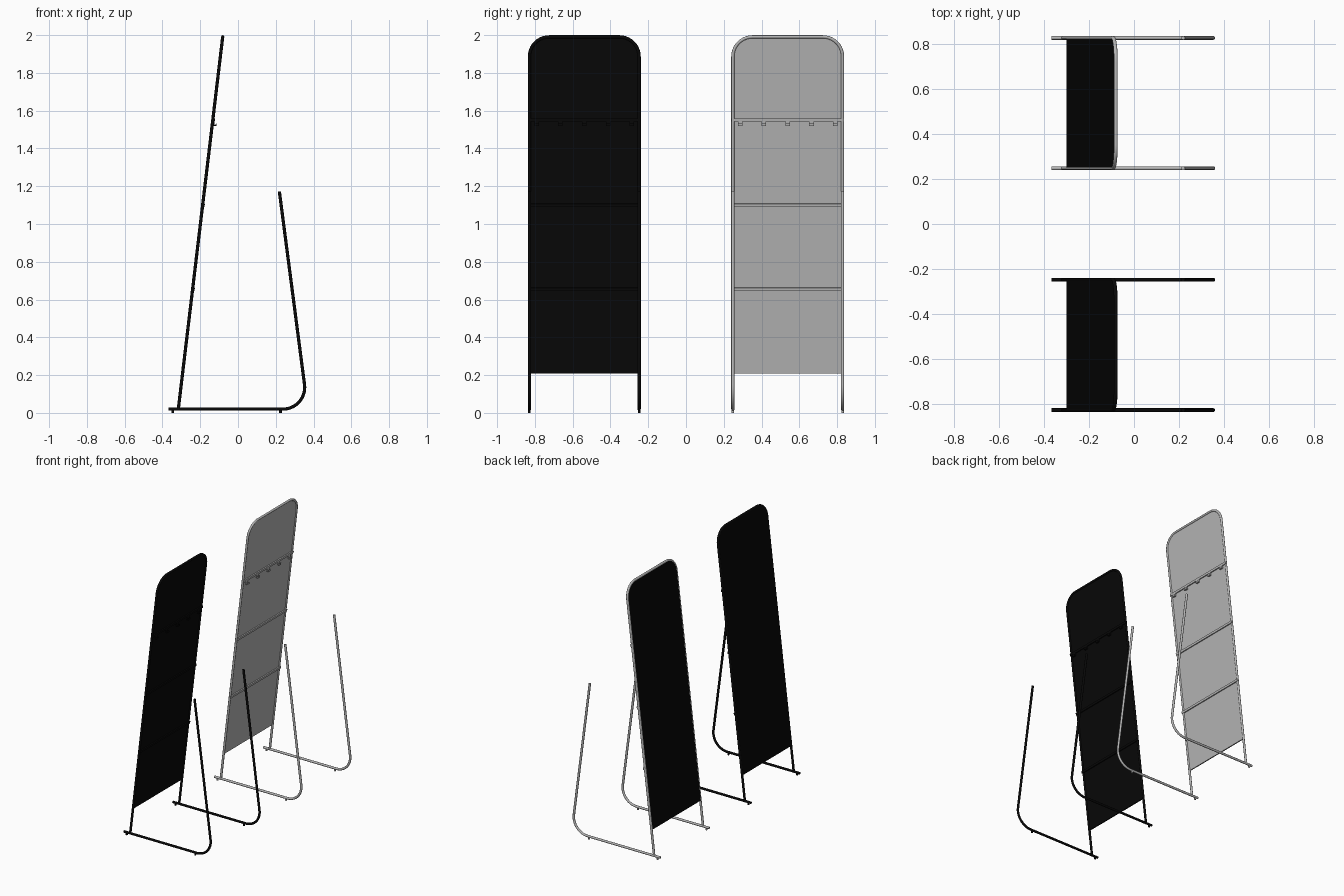
import bpy, bmesh, math
from mathutils import Vector

cube = bpy.data.objects.get("Cube")
if cube:
    bpy.data.objects.remove(cube, do_unlink=True)

TUBE = 0.0085        # tube radius
HALF = 0.2905        # rail centre to unit centre
CORNER = 0.105       # frame corner radius
FOOT_X, TOP_X = -0.316, -0.081
BASE_Z, TOP_Z = 0.02, 1.991
PANEL_Z = 0.21
BAR_Z = (1.552, 1.10, 0.655)

LEAN = Vector((TOP_X - FOOT_X, 0, TOP_Z - BASE_Z)).normalized()
OUT = Vector((LEAN.z, 0, -LEAN.x))      # normal of the back of the panel


def material(name, level):
    m = bpy.data.materials.new(name)
    m.use_nodes = True
    m.diffuse_color = (level, level, level, 1)
    m.node_tree.nodes["Principled BSDF"].inputs["Base Color"].default_value = m.diffuse_color
    return m


BLACK = material("black", 0.0025)
GREY = material("light grey", 0.47)


def on_plane(y, z, out=0.0):
    """Point on the leaning plane at height z, moved out from its back."""
    return Vector((FOOT_X, y, BASE_Z)) + LEAN * ((z - BASE_Z) / LEAN.z) + OUT * out


def fillet(a, corner, b, radius, steps=10):
    """Arc rounding the corner between two straight runs."""
    u, v = (a - corner).normalized(), (b - corner).normalized()
    half = u.angle(v) / 2
    centre = corner + (u + v).normalized() * (radius / math.sin(half))
    start = (corner + u * (radius / math.tan(half)) - centre).normalized()
    end = (corner + v * (radius / math.tan(half)) - centre).normalized()
    return [centre + start.slerp(end, i / steps) * radius for i in range(steps + 1)]


def add_mesh(name, bm, mat, smooth=False):
    bmesh.ops.recalc_face_normals(bm, faces=bm.faces)
    me = bpy.data.meshes.new(name)
    bm.to_mesh(me)
    bm.free()
    me.materials.append(mat)
    ob = bpy.data.objects.new(name, me)
    bpy.context.collection.objects.link(ob)
    if smooth:
        bpy.ops.object.select_all(action="DESELECT")
        ob.select_set(True)
        bpy.context.view_layer.objects.active = ob
        bpy.ops.object.shade_smooth_by_angle(angle=math.radians(50))


def tube(name, points, radius, mat, sides=12):
    """Sweep a round section along a planar path and cap both ends."""
    bm = bmesh.new()
    normal = Vector((0, 0, 0))
    for p, q, r in zip(points, points[1:], points[2:]):
        normal += (q - p).cross(r - q)
    if normal.length < 1e-7:
        normal = (points[-1] - points[0]).orthogonal()
    normal.normalize()
    rings = []
    for i, p in enumerate(points):
        back = (p - points[max(i - 1, 0)]).normalized()
        ahead = (points[min(i + 1, len(points) - 1)] - p).normalized()
        side = normal.cross((back + ahead).normalized())
        angles = [math.tau * k / sides for k in range(sides)]
        rings.append([bm.verts.new(p + (normal * math.cos(t) + side * math.sin(t)) * radius)
                      for t in angles])
    for a, b in zip(rings, rings[1:]):
        for k in range(sides):
            j = (k + 1) % sides
            bm.faces.new((a[k], a[j], b[j], b[k]))
    bm.faces.new(rings[0])
    bm.faces.new(rings[-1])
    add_mesh(name, bm, mat, True)


def plate(name, outline, offset, mat):
    """Extrude a closed outline by a vector."""
    bm = bmesh.new()
    face = bm.faces.new([bm.verts.new(p) for p in outline])
    new = bmesh.ops.extrude_face_region(bm, geom=[face])["geom"]
    bmesh.ops.translate(bm, vec=offset,
                        verts=[v for v in new if isinstance(v, bmesh.types.BMVert)])
    add_mesh(name, bm, mat)


def strip(name, profile, z, y, width, mat):
    """Extrude an (out, height) profile sideways on the back of the panel."""
    outline = [on_plane(y - width / 2, z + dz, out) for out, dz in profile]
    plate(name, outline, Vector((0, width, 0)), mat)


def arch(yc, bottom, out=0.0):
    """Rounded arch running up one rail, over the top and down the other."""
    feet = [on_plane(yc + s * HALF, bottom, out) for s in (-1, 1)]
    tops = [on_plane(yc + s * HALF, TOP_Z, out) for s in (-1, 1)]
    return ([feet[0]] + fillet(feet[0], tops[0], tops[1], CORNER)
            + fillet(tops[0], tops[1], feet[1], CORNER) + [feet[1]])


def build_unit(prefix, yc, mat):
    # leaning frame with mirror and backing board
    tube(prefix + "_frame", arch(yc, BASE_Z), TUBE, mat)
    plate(prefix + "_mirror", arch(yc, PANEL_Z, -0.007), OUT * 0.005, BLACK)
    plate(prefix + "_backing_board", arch(yc, PANEL_Z, -0.002), OUT * 0.004, mat)

    # flat crossbars on the back
    bar = [(0.002, -0.008), (0.011, -0.008), (0.011, 0.008), (0.002, 0.008)]
    for i, z in enumerate(BAR_Z):
        strip(f"{prefix}_crossbar_{i + 1}", bar, z, yc, 2 * HALF + 0.016, mat)

    # hooks hanging from the top crossbar
    hook = [(0.007, 0), (0.011, 0), (0.011, -0.026), (0.018, -0.026),
            (0.018, -0.018), (0.022, -0.018), (0.022, -0.031), (0.007, -0.031)]
    for i in range(5):
        strip(f"{prefix}_hook_{i + 1}", hook, BAR_Z[0], yc + (i - 2) * 0.126, 0.024, mat)

    # bent floor stands, one under each rail, with small feet
    for side, s in (("left_hand", 1), ("right_hand", -1)):
        y = yc + s * HALF
        start = Vector((-0.368, y, BASE_Z))
        bend = Vector((0.369, y, BASE_Z))
        end = Vector((0.219, y, 1.172))
        path = [start] + fillet(start, bend, end, 0.115, 14) + [end]
        tube(f"{prefix}_{side}_stand", path, TUBE, mat)
        for i, x in enumerate((-0.345, 0.225)):
            tube(f"{prefix}_{side}_foot_{i + 1}",
                 [Vector((x, y, 0)), Vector((x, y, BASE_Z))], 0.007, mat)


build_unit("black_mirror", -0.5385, BLACK)
build_unit("grey_mirror", 0.5385, GREY)
